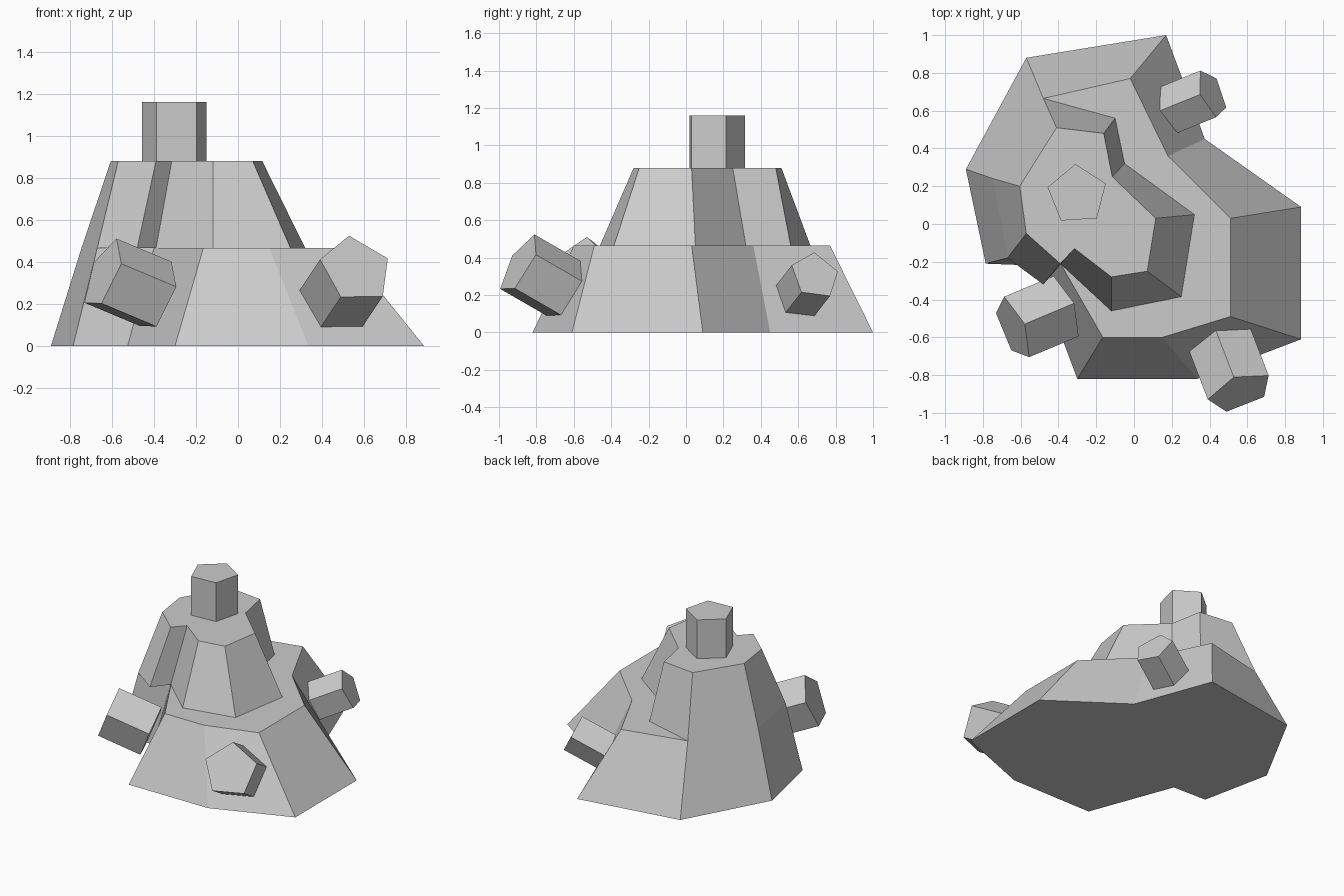
import bpy, math
from mathutils import Vector

if "Cube" in bpy.data.objects:
    bpy.data.objects.remove(bpy.data.objects["Cube"])


def make_object(name, verts, faces):
    mesh = bpy.data.meshes.new(name)
    mesh.from_pydata(verts, [], faces)
    obj = bpy.data.objects.new(name, mesh)
    bpy.context.collection.objects.link(obj)
    return obj


def loft(name, bottom, top):
    """Closed solid between two counter-clockwise rings with equal point counts."""
    n = len(bottom)
    sides = [(i, (i + 1) % n, (i + 1) % n + n, i + n) for i in range(n)]
    caps = [tuple(reversed(range(n))), tuple(range(n, 2 * n))]
    return make_object(name, list(bottom) + list(top), sides + caps)


def ring(points, z):
    # outlines are listed clockwise seen from above
    return [(x, y, z) for x, y in reversed(points)]


def pentagon_block(name, centre, outward, corner, radius, length):
    """Five-sided prism: centre of its outer end, outward axis, direction to one corner."""
    c, d = Vector(centre), Vector(outward).normalized()
    u = Vector(corner)
    u = (u - d * u.dot(d)).normalized()
    v = d.cross(u)
    angles = [math.tau * i / 5 for i in range(5)]
    outer = [c + radius * (math.cos(a) * u + math.sin(a) * v) for a in angles]
    return loft(name, [p - d * length for p in outer], outer)


# Lower tier: sloped, notched plinth
low_base = [(-.57, .88), (.17, 1.0), (.375, .45), (.885, .09), (.885, -.61),
            (.335, -.82), (-.30, -.82), (-.525, -.22), (-.785, -.21), (-.89, .29)]
low_top = [(-.48, .665), (-.02, .77), (.18, .36), (.51, .03), (.51, -.49),
           (.15, -.60), (-.165, -.60), (-.40, -.19), (-.67, -.18), (-.745, .24)]
loft("lower_rock_tier", ring(low_base, 0), ring(low_top, .465))

# Upper tier: smaller sloped block
up_base = [(-.48, .665), (-.10, .56), (-.05, .32), (.32, .05), (.25, -.385),
           (-.12, -.46), (-.39, -.21), (-.48, -.32), (-.67, -.18), (-.745, .24)]
up_top = [(-.41, .51), (-.16, .48), (-.115, .25), (.115, .03), (.07, -.25),
          (-.12, -.28), (-.315, -.13), (-.39, -.21), (-.57, -.05), (-.605, .20)]
loft("upper_rock_tier", ring(up_base, .465), ring(up_top, .88))

# Pentagonal stubs: one upright, three jutting from the flanks
pentagon_block("top_stub", (-.30, .155, 1.16), (0, 0, 1), (-.01, .157, 0), .162, .31)
pentagon_block("front_right_stub", (.562, -.89, .364), (.10, -.26, .15),
               (-.03, .07, .166), .182, .317)
pentagon_block("back_right_stub", (.412, .69, .305), (.21, .085, .11),
               (-.05, 0, .125), .138, .26)
pentagon_block("front_left_stub", (-.64, -.552, .341), (-.262, -.11, .11),
               (.065, .024, .168), .182, .304)
